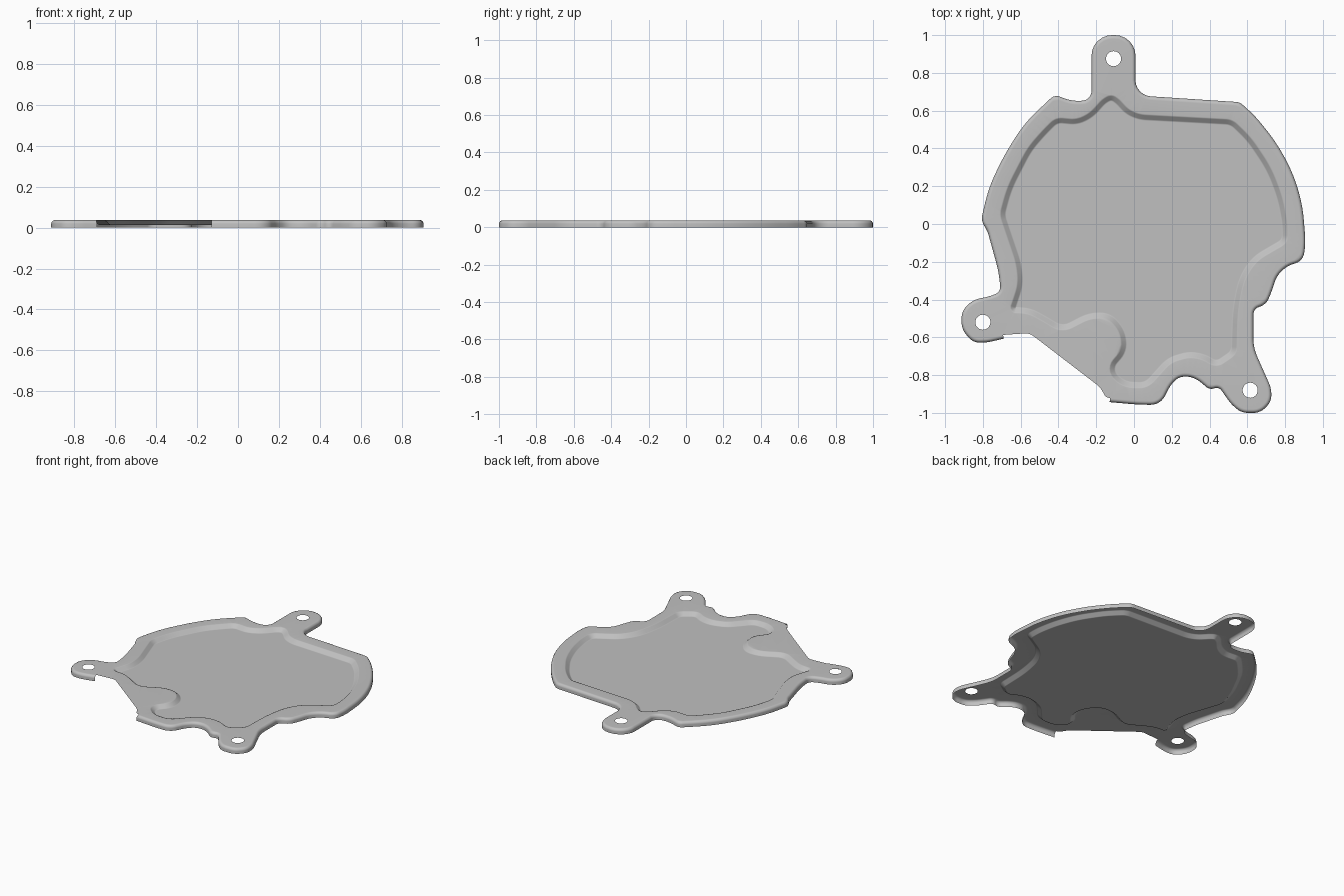
import bpy, bmesh, math
from mathutils import Vector

cube = bpy.data.objects.get("Cube")
if cube:
    bpy.data.objects.remove(cube, do_unlink=True)

TOP = 0.037      # height of the flat rim
FLOOR = 0.012    # height of the recessed panel

# Corner points (x, y, optional corner trim); corners without a trim are fully rounded
OUTLINE = [
    (.008, 1), (-.225, 1), (-.225, .655, .08), (-.33, .65), (-.42, .685, .03),
    (-.58, .535), (-.69, .36), (-.77, .19), (-.81, .02, .03), (-.775, -.04, .02),
    (-.717, -.25), (-.705, -.36), (-.77, -.385), (-.85, -.4), (-.913, -.46),
    (-.913, -.56), (-.85, -.628), (-.78, -.628), (-.69, -.607, 0),
    (-.56, -.598), (-.53, -.62), (-.195, -.877, .02), (-.165, -.93, .02),
    (-.13, -.943, 0), (.03, -.957), (.14, -.957), (.195, -.85), (.24, -.808),
    (.3, -.808), (.345, -.83), (.4, -.878), (.45, -.862), (.515, -.955),
    (.57, -1), (.67, -1), (.727, -.94), (.727, -.87), (.632, -.656, .05),
    (.632, -.45, .03), (.7, -.425), (.728, -.36), (.755, -.275), (.81, -.222),
    (.895, -.195), (.909, -.1), (.892, .106), (.838, .28), (.748, .44),
    (.64, .573), (.56, .645, .02), (.008, .681, .08),
]
RECESS = [
    (-.41, .55, .03), (-.474, .487), (-.553, .397), (-.66, .19), (-.698, .05, .03),
    (-.61, -.21), (-.6, -.32), (-.645, -.455, .02), (-.553, -.46), (-.474, -.503),
    (-.38, -.56), (-.235, -.485), (-.13, -.485), (-.06, -.57), (-.05, -.67),
    (-.135, -.767), (-.06, -.85), (.066, -.855), (.124, -.79), (.188, -.72),
    (.294, -.69), (.373, -.705), (.436, -.745), (.53, -.68, .03), (.537, -.45),
    (.57, -.29), (.637, -.185), (.8, -.09, .03), (.8, 0), (.775, .135),
    (.717, .29), (.61, .45), (.516, .54, .03), (.03, .566), (-.035, .593),
    (-.087, .65), (-.12, .672), (-.16, .65), (-.225, .577), (-.3, .54),
]
BOLT_HOLES = [(-.108, .875), (-.8, -.52), (.615, -.88)]


def rounded(corners, steps=6):
    """Closed loop with a circular arc at each corner."""
    loop = []
    for i, c in enumerate(corners):
        p = Vector(c[:2])
        a = Vector(corners[i - 1][:2]) - p
        b = Vector(corners[(i + 1) % len(corners)][:2]) - p
        trim = min(c[2] if len(c) > 2 else 1, .47 * a.length, .47 * b.length)
        if trim == 0:
            loop.append(p)
            continue
        start, end = p + a.normalized() * trim, p + b.normalized() * trim
        weight = math.sin(a.angle(b) / 2)
        for k in range(steps + 1):
            s = k / steps
            u, v, w = (1 - s) ** 2, 2 * s * (1 - s) * weight, s * s
            loop.append((start * u + p * v + end * w) / (u + v + w))
    return loop


def inset(loop, distance):
    """Move a counterclockwise loop inward by a distance."""
    result = []
    for i, p in enumerate(loop):
        d1 = (p - loop[i - 1]).normalized()
        d2 = (loop[(i + 1) % len(loop)] - p).normalized()
        n1, n2 = Vector((-d1.y, d1.x)), Vector((-d2.y, d2.x))
        result.append(p + (n1 + n2) * distance / max(1 + n1.dot(n2), .5))
    return result


def ring(bm, loop, z):
    return [bm.verts.new((p.x, p.y, z)) for p in loop]


def bridge(bm, r1, r2, skip=lambda p: False):
    for i in range(len(r1)):
        j = (i + 1) % len(r1)
        if not skip((r1[i].co + r1[j].co) / 2):
            bm.faces.new((r1[i], r1[j], r2[j], r2[i]))


def loop_edges(bm, r):
    pairs = zip(r, r[1:] + r[:1])
    return [bm.edges.get(pair) or bm.edges.new(pair) for pair in pairs]


def in_gap(p):
    """The slanted front edge has no skirt."""
    return -.69 < p.x < -.13 and p.y < -.55


bm = bmesh.new()
outline, recess = rounded(OUTLINE), rounded(RECESS)

# Skirt with a rounded upper edge
skirt = [ring(bm, inset(outline, d), z)
         for d, z in ((0, 0), (0, .019), (.002, .026), (.007, .033), (.013, .036), (.02, TOP))]
for lower, upper in zip(skirt, skirt[1:]):
    bridge(bm, lower, upper, in_gap)

# Sloped wall down to the recessed panel
wall = [ring(bm, inset(recess, d), z)
        for d, z in ((-.018, TOP), (-.01, TOP - .003), (.01, FLOOR + .003), (.018, FLOOR))]
for upper, lower in zip(wall, wall[1:]):
    bridge(bm, upper, lower)
bm.faces.new(wall[-1])

# Flat rim and tabs with the bolt holes left open
borders = loop_edges(bm, skirt[-1]) + loop_edges(bm, wall[0])
for x, y in BOLT_HOLES:
    circle = [Vector((x + .04 * math.cos(t * math.tau / 24),
                      y + .04 * math.sin(t * math.tau / 24))) for t in range(24)]
    borders += loop_edges(bm, ring(bm, circle, TOP))
bmesh.ops.triangle_fill(bm, edges=borders, use_beauty=True, normal=(0, 0, 1))

# Remove the unused skirt points in the gap, then face everything outward
bmesh.ops.delete(bm, geom=[v for v in bm.verts if not v.link_faces], context='VERTS')
bmesh.ops.recalc_face_normals(bm, faces=bm.faces[:])
if max(bm.faces, key=lambda f: f.calc_area()).normal.z < 0:
    bmesh.ops.reverse_faces(bm, faces=bm.faces[:])

mesh = bpy.data.meshes.new("cover_plate")
bm.to_mesh(mesh)
bm.free()
plate = bpy.data.objects.new("cover_plate", mesh)
bpy.context.collection.objects.link(plate)

# Plain grey metal
grey = bpy.data.materials.new("light_grey")
grey.use_nodes = True
colour = (.53, .53, .53, 1)
grey.diffuse_color = colour
grey.node_tree.nodes["Principled BSDF"].inputs["Base Color"].default_value = colour
mesh.materials.append(grey)

# Smooth bends, flat rim and panel
bpy.ops.object.select_all(action='DESELECT')
plate.select_set(True)
bpy.context.view_layer.objects.active = plate
bpy.ops.object.shade_smooth_by_angle(angle=math.radians(40))
weighted = plate.modifiers.new("flat_shading", 'WEIGHTED_NORMAL')
weighted.keep_sharp = True
